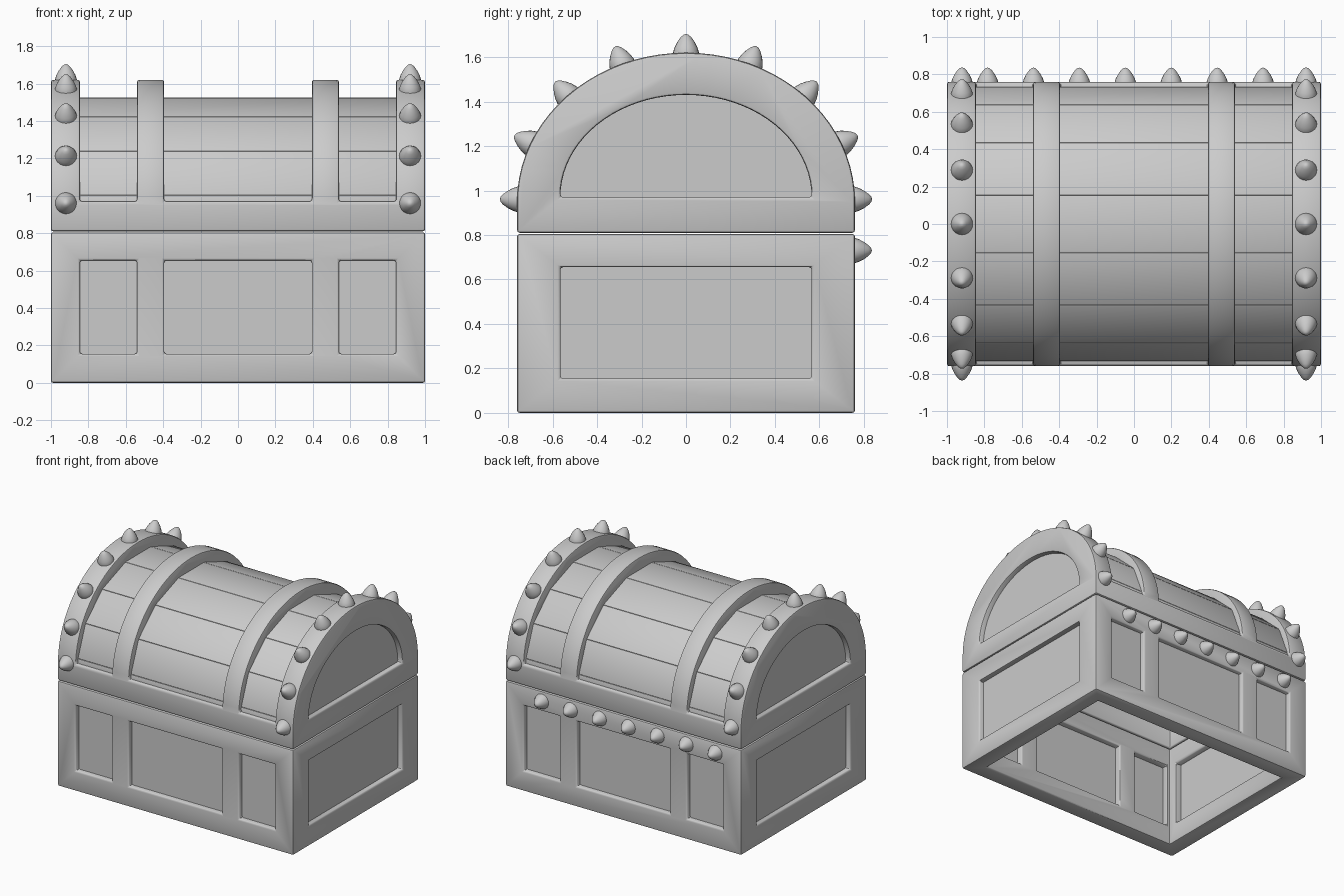
import bpy, bmesh
from math import sin, cos, pi, radians
from mathutils import Vector

if "Cube" in bpy.data.objects:
    bpy.data.objects.remove(bpy.data.objects["Cube"])


def make(name, bm):
    bmesh.ops.recalc_face_normals(bm, faces=bm.faces[:])
    me = bpy.data.meshes.new(name)
    bm.to_mesh(me)
    bm.free()
    ob = bpy.data.objects.new(name, me)
    bpy.context.collection.objects.link(ob)
    return ob


def prism(name, pts, x0, x1):
    """Extrude a (y, z) outline along x."""
    bm = bmesh.new()
    f = bm.faces.new([bm.verts.new((x0, y, z)) for y, z in pts])
    r = bmesh.ops.extrude_face_region(bm, geom=[f])
    bmesh.ops.translate(bm, vec=(x1 - x0, 0, 0),
                        verts=[v for v in r["geom"] if isinstance(v, bmesh.types.BMVert)])
    return make(name, bm)


def box(name, x0, x1, y0, y1, z0, z1):
    return prism(name, [(y0, z0), (y1, z0), (y1, z1), (y0, z1)], x0, x1)


def arch(a, b, zc, z0=None, n=40):
    """Half-ellipse outline, optionally standing on straight legs down to z0."""
    pts = [(a * cos(pi * i / n), zc + b * sin(pi * i / n)) for i in range(n + 1)]
    if z0 is not None:
        pts = [(a, z0)] + pts + [(-a, z0)]
    return pts


def finish(ob, cutters=(), bevel=0.0):
    """Cut, round the edges, bake and shade."""
    for c in cutters:
        c.hide_render = True
        m = ob.modifiers.new("cut", 'BOOLEAN')
        m.operation, m.solver, m.object = 'DIFFERENCE', 'EXACT', c
    if bevel:
        m = ob.modifiers.new("bevel", 'BEVEL')
        m.width, m.segments, m.limit_method, m.angle_limit = bevel, 2, 'ANGLE', radians(40)
    bpy.ops.object.select_all(action='DESELECT')
    ob.select_set(True)
    bpy.context.view_layer.objects.active = ob
    bpy.ops.object.convert(target='MESH')
    bpy.ops.object.shade_smooth_by_angle(angle=radians(35))
    for c in cutters:
        bpy.data.objects.remove(c)


BAYS = [(-0.845, -0.54), (-0.395, 0.395), (0.54, 0.845)]
ZC, A, B = 0.95, 0.76, 0.67          # lid arch centre and radii

# Base frame: hollow, open lattice of posts and rails
base = box("base_frame", -1, 1, -0.76, 0.76, 0, 0.805)
cuts = [box("cut", -0.87, 0.87, -0.63, 0.63, -1, 2),
        box("cut", -2, 2, -0.565, 0.565, 0.155, 0.655)]
cuts += [box("cut", a, b, -2, 2, 0.155, 0.655) for a, b in BAYS]
finish(base, cuts, 0.012)

# Base panels set behind the frame
panels = box("base_panels", -0.96, 0.96, -0.72, 0.72, 0.1, 0.71)
finish(panels, [box("cut", -0.92, 0.92, -0.68, 0.68, -1, 2)])

# Lid frame: end walls, rails and straps
lid = prism("lid_frame", arch(A, B, ZC, 0.81), -1, 1)
cuts = [prism("cut", arch(0.63, 0.54, ZC, 0.5), -0.87, 0.87),
        prism("cut", arch(0.565, 0.46, 0.97), -2, 2)]
cuts += [box("cut", a, b, -2, 2, 0.97, 3) for a, b in BAYS]
finish(lid, cuts, 0.012)

# Lid end panels
for s, side in ((-1, "left"), (1, "right")):
    finish(prism(f"lid_end_panel_{side}", arch(0.6, 0.5, 0.95, 0.92), s * 0.92, s * 0.96))

# Lid planks: flat boards along the inner arch
edges = [(0.735, 0.9)]
for i in range(8):
    t = radians(5.3 + 169.4 * i / 7)
    edges.append((0.735 * cos(t), ZC + 0.59 * sin(t)))
edges.append((-0.735, 0.9))
for i, (p, q) in enumerate(zip(edges, edges[1:])):
    p, q = Vector(p), Vector(q)
    d = (q - p).normalized()
    n = Vector((-d.y, d.x)) * 0.05
    finish(prism(f"lid_plank_{i + 1}", [p, q, q + n, p + n], -0.9, 0.9), bevel=0.008)

# Spikes: small pointed domes turned about their axis
PROFILE = [(0.058, -0.04), (0.058, 0.0), (0.051, 0.022), (0.039, 0.045),
           (0.024, 0.066), (0.012, 0.077), (0.0, 0.081)]


def spike(name, loc, direction):
    bm = bmesh.new()
    vs = [bm.verts.new((r, 0, z)) for r, z in PROFILE]
    es = [bm.edges.new(e) for e in zip(vs, vs[1:])]
    bmesh.ops.spin(bm, geom=vs + es, cent=(0, 0, 0), axis=(0, 0, 1), angle=2 * pi, steps=20)
    bmesh.ops.remove_doubles(bm, verts=bm.verts[:], dist=1e-4)
    ob = make(name, bm)
    ob.location = loc
    ob.rotation_euler = Vector(direction).to_track_quat('Z', 'Y').to_euler()
    finish(ob)


for x in (-0.92, 0.92):
    for i in range(9):
        t = pi * i / 8
        spike("arch_spike", (x, A * cos(t) * 0.995, ZC + 0.01 + B * sin(t) * 0.99),
              (0, cos(t) / A, sin(t) / B))
for i in range(7):
    spike("back_spike", (-0.783 + 0.2455 * i, 0.755, 0.73), (0, 1, 0))
